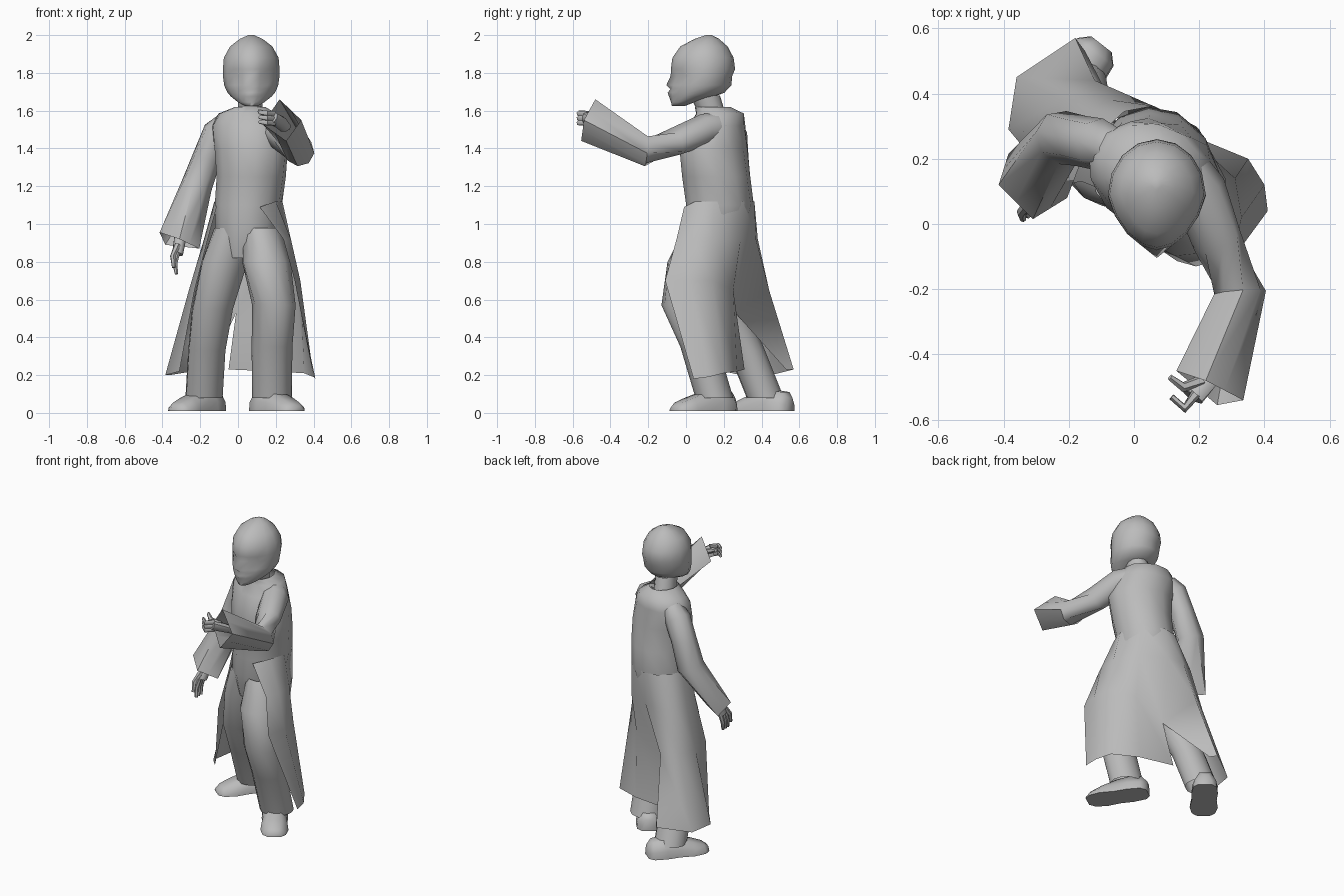
import bpy, bmesh, math
from mathutils import Vector, Matrix

if "Cube" in bpy.data.objects:
    bpy.data.objects.remove(bpy.data.objects["Cube"])

grey = bpy.data.materials.new("plain grey")
grey.use_nodes = True
tone = (0.5, 0.5, 0.5, 1)
grey.diffuse_color = tone
grey.node_tree.nodes["Principled BSDF"].inputs["Base Color"].default_value = tone


def finish(name, bm, angle=55):
    bmesh.ops.recalc_face_normals(bm, faces=bm.faces)
    mesh = bpy.data.meshes.new(name)
    bm.to_mesh(mesh)
    bm.free()
    mesh.materials.append(grey)
    obj = bpy.data.objects.new(name, mesh)
    bpy.context.collection.objects.link(obj)
    bpy.ops.object.select_all(action="DESELECT")
    obj.select_set(True)
    bpy.context.view_layer.objects.active = obj
    bpy.ops.object.shade_smooth_by_angle(angle=math.radians(angle))
    return obj


def loft(name, rings, cap_start=True, cap_end=True, angle=55):
    """Join equal rings of points into a skin."""
    bm = bmesh.new()
    rows = [[bm.verts.new(p) for p in ring] for ring in rings]
    n = len(rows[0])
    for a, b in zip(rows, rows[1:]):
        for i in range(n):
            j = (i + 1) % n
            bm.faces.new((a[i], a[j], b[j], b[i]))
    if cap_start:
        bm.faces.new(rows[0])
    if cap_end:
        bm.faces.new(rows[-1])
    return finish(name, bm, angle)


def level_ring(x, y, z, half_w, half_d, yaw=0, sides=12):
    """Horizontal ellipse; yaw turns the figure's left side forward."""
    turn = Matrix.Rotation(-math.radians(yaw), 3, "Z")
    steps = [2 * math.pi * i / sides for i in range(sides)]
    return [Vector((x, y, z)) + turn @ Vector((half_w * math.sin(t), -half_d * math.cos(t), 0))
            for t in steps]


def limb(name, path, radii, sides=8, flat=1.0, cuff=()):
    """Tapering tube whose rings lie across the path; a cuff is an open four-cornered end."""
    path = [Vector(p) for p in path]
    corners = [Vector(c) for c in cuff]
    guide = path + ([sum(corners, Vector()) / 4] if cuff else [])
    rings = []
    for i, p in enumerate(path):
        after = (guide[min(i + 1, len(guide) - 1)] - p).normalized()
        before = (p - guide[max(i - 1, 0)]).normalized()
        ahead = (after + before).normalized()
        u = ahead.cross(Vector((0.3, 1, 0.2))).normalized()
        v = ahead.cross(u)
        rings.append([p + radii[i] * (u * math.cos(t) + v * flat * math.sin(t))
                      for t in (2 * math.pi * k / sides for k in range(sides))])
    if cuff:
        rim = []
        for a, b in zip(corners, corners[1:] + corners[:1]):
            rim += [a, (a + b) / 2]
        # Turn the rim so that it meets the last ring without twisting
        choices = [r[k:] + r[:k] for r in (rim, rim[::-1]) for k in range(sides)]
        rings.append(min(choices, key=lambda r: sum((p - q).length for p, q in zip(r, rings[-1]))))
    return loft(name, rings, cap_start=not cuff, cap_end=not cuff)


# Coat body and seat, from collar to crotch
loft("coat_body", [level_ring(*r) for r in (
    (0.065, 0.14, 1.62, 0.08, 0.095, 10),
    (0.05, 0.18, 1.585, 0.155, 0.128, 10),
    (0.05, 0.165, 1.52, 0.195, 0.148, 15),
    (0.07, 0.145, 1.4, 0.2, 0.175, 25),
    (0.07, 0.16, 1.25, 0.185, 0.18, 25),
    (0.055, 0.18, 1.1, 0.178, 0.18, 25),
    (0.05, 0.16, 0.98, 0.175, 0.165, 25),
    (0.03, 0.15, 0.82, 0.1, 0.11, 25))], cap_start=False, cap_end=False, angle=70)

# Coat skirt: columns run from waist to hem, from the left front edge round the back
left_panel = [
    ((.115, -.01, 1.09), (.24, -.05, .92), (.3, -.11, .7), (.41, .04, .18)),
    ((.2, .05, 1.12), (.28, .03, .92), (.33, .02, .7), (.4, .12, .19)),
    ((.235, .15, 1.12), (.28, .14, .92), (.31, .14, .7), (.35, .2, .21)),
    ((.19, .3, 1.12), (.2, .29, .92), (.19, .25, .65), (.18, .27, .22)),
    ((.06, .362, 1.12), (.04, .37, .92), (-.01, .26, .53), (-.05, .31, .23))]
slit_top = left_panel[-1][:3]
right_panel = [
    slit_top + ((-.15, .53, .23),),
    ((-.03, .345, 1.12), (-.07, .38, .92), (-.12, .44, .65), (-.18, .57, .23)),
    ((-.09, .29, 1.12), (-.16, .34, .92), (-.22, .38, .65), (-.36, .45, .2)),
    ((-.125, .22, 1.12), (-.18, .25, .92), (-.26, .27, .65), (-.385, .29, .2)),
    ((-.11, .11, 1.1), (-.16, .13, .92), (-.23, .12, .65), (-.31, .2, .22))]
bm = bmesh.new()
for panel in (left_panel, right_panel):
    cols = [[bm.verts.new(p) for p in col] for col in panel]
    for a, b in zip(cols, cols[1:]):
        for i in range(len(a) - 1):
            bm.faces.new((a[i], b[i], b[i + 1], a[i + 1]))
bmesh.ops.remove_doubles(bm, verts=bm.verts, dist=0.0005)
finish("coat_skirt", bm, 70)

# Trousers
loft("left_leg", [level_ring(*r) for r in (
    (0.13, 0.1, 0.98, 0.1, 0.115, 20),
    (0.15, 0.04, 0.8, 0.13, 0.14, 10),
    (0.19, -0.01, 0.57, 0.115, 0.12),
    (0.18, 0.07, 0.35, 0.108, 0.1),
    (0.18, 0.15, 0.08, 0.105, 0.1))], cap_start=False, cap_end=False)
loft("right_leg", [level_ring(*r) for r in (
    (-0.02, 0.16, 0.98, 0.1, 0.12, 30),
    (-0.07, 0.18, 0.8, 0.12, 0.13, 40),
    (-0.135, 0.22, 0.55, 0.11, 0.11, 40),
    (-0.165, 0.32, 0.33, 0.1, 0.1, 40),
    (-0.18, 0.42, 0.08, 0.1, 0.1, 40))], cap_start=False, cap_end=False)

# Shoes: one shape, turned and placed
shoe_sections = ((-.09, .04, .08), (-.06, .07, .11), (.02, .08, .12), (.1, .075, .11),
                 (.19, .085, .08), (.26, .07, .055), (.29, .04, .035))
for name, heel, yaw in (("left_shoe", (.15, .175, 0), 34), ("right_shoe", (-.155, .48, 0), -38)):
    place = Matrix.Translation(heel) @ Matrix.Rotation(math.radians(yaw), 4, "Z")
    rings = []
    for along, w, h in shoe_sections:
        outline = ((-w, .01), (-w * .95, h * .5), (-w * .5, h), (w * .5, h), (w * .95, h * .5), (w, .01))
        rings.append([place @ Vector((x, -along, z)) for x, z in outline])
    loft(name, rings, angle=65)

# Sleeves with wide, square open cuffs
limb("left_sleeve",
     [(.15, .17, 1.51), (.2, .1, 1.5), (.255, -.05, 1.44), (.325, -.21, 1.385)],
     [.08, .085, .077, .08],
     cuff=((.22, -.48, 1.66), (.335, -.54, 1.55), (.255, -.555, 1.44), (.13, -.45, 1.53)))
limb("right_sleeve",
     [(-.06, .23, 1.53), (-.11, .245, 1.48), (-.165, .255, 1.35), (-.22, .265, 1.2)],
     [.065, .08, .078, .085],
     cuff=((-.415, .12, .955), (-.31, .015, .92), (-.205, .08, .87), (-.385, .215, .89)))

# Hands with fingers and thumbs
limb("left_palm", [(.25, -.42, 1.51), (.22, -.48, 1.54), (.18, -.53, 1.56)], [.035, .04, .04], flat=0.7)
limb("right_palm", [(-.305, .13, .96), (-.31, .1, .9), (-.32, .08, .84)], [.03, .033, .03])
for i in range(3):
    step = .025 * i
    limb("left_finger", [(.19, -.52, 1.585 - step), (.155, -.565, 1.585 - step), (.115, -.53, 1.59 - step)],
         [.016, .015, .01], sides=6)
    limb("right_finger", [(-.32, .1 - step, .85), (-.335, .09 - step, .79), (-.325, .075 - step, .735)],
         [.015, .014, .009], sides=6)
limb("left_thumb", [(.21, -.48, 1.56), (.15, -.5, 1.58), (.11, -.47, 1.6)], [.018, .016, .01], sides=6)
limb("right_thumb", [(-.32, .07, .89), (-.345, .035, .83), (-.34, .015, .77)], [.018, .015, .01], sides=6)

# Neck
loft("neck", [level_ring(0.06, 0.14, 1.58, .065, .07), level_ring(0.07, 0.1, 1.68, .065, .08)],
     cap_start=False, cap_end=False)

# Head, chin to crown; the last number pushes the middle of the face forward
head_levels = (
    (-.04, 1.625, .035, .035, 0), (-.015, 1.645, .07, .06, .004), (.035, 1.675, .108, .115, .01),
    (.06, 1.695, .125, .143, .014), (.07, 1.715, .135, .152, 0), (.08, 1.735, .143, .16, .024),
    (.085, 1.785, .15, .16, .006), (.09, 1.82, .15, .17, 0), (.09, 1.88, .145, .162, 0),
    (.095, 1.94, .112, .125, 0), (.11, 1.98, .06, .065, 0), (.12, 2.0, .015, .015, 0))
head = []
for y, z, w, d, push in head_levels:
    ring = level_ring(.07, y, z, w, d, 0, 16)
    for p in ring:
        # Narrow the face towards the front
        p.x = .07 + (p.x - .07) * (1 - .2 * max(0, (y - p.y) / d))
    ring[0].y -= push
    head.append(ring)
# Eye sockets
for side in (1, 2, -1, -2):
    head[6][side].y += .014
loft("head", head, angle=80)
